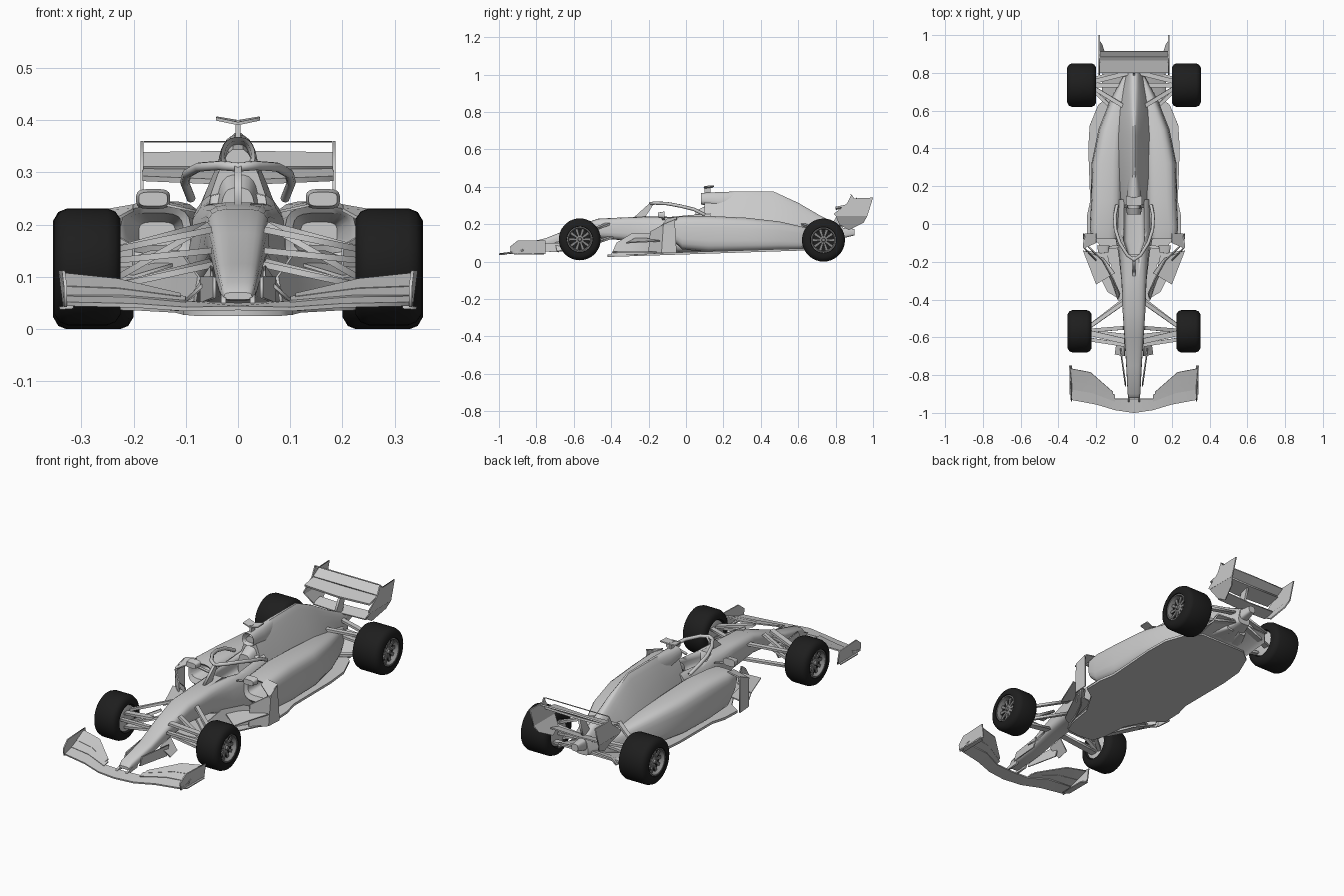
import bpy, bmesh, math
from mathutils import Vector

if "Cube" in bpy.data.objects:
    bpy.data.objects.remove(bpy.data.objects["Cube"])


def material(name, v):
    m = bpy.data.materials.new(name)
    m.diffuse_color = (v, v, v, 1)
    m.use_nodes = True
    m.node_tree.nodes["Principled BSDF"].inputs["Base Color"].default_value = m.diffuse_color
    return m


BODY = material("light grey body", 0.6)
TYRE = material("black rubber", 0.013)
RIM = material("wheel grey", 0.25)


def finish(name, bm, mat=BODY, mirror=False, thick=0, angle=38):
    """Turn a bmesh into an object, smooth except at sharp edges."""
    bmesh.ops.recalc_face_normals(bm, faces=bm.faces)
    for f in bm.faces:
        f.smooth = True
    for e in bm.edges:
        e.smooth = len(e.link_faces) == 2 and e.calc_face_angle(0) < math.radians(angle)
    me = bpy.data.meshes.new(name)
    bm.to_mesh(me)
    bm.free()
    me.materials.append(mat)
    ob = bpy.data.objects.new(name, me)
    bpy.context.collection.objects.link(ob)
    if mirror:
        ob.modifiers.new("mirror", 'MIRROR').merge_threshold = 0.0005
    if thick:
        s = ob.modifiers.new("thickness", 'SOLIDIFY')
        s.thickness, s.offset = thick, 0
    return ob


def skin(name, rings, mat=BODY, mirror=False):
    """Join closed rings of points and cap both ends."""
    bm = bmesh.new()
    rows = [[bm.verts.new(p) for p in r] for r in rings]
    n = len(rows[0])
    for a, b in zip(rows, rows[1:]):
        for i in range(n):
            bm.faces.new((a[i], a[(i + 1) % n], b[(i + 1) % n], b[i]))
    bm.faces.new(rows[0])
    bm.faces.new(rows[-1])
    return finish(name, bm, mat, mirror)


def loft(name, sections, mirror=False, power=0.55, n=20):
    """Rounded-box sections (y, x0, x1, z0, z1, taper to the top)."""
    rings = []
    for y, x0, x1, z0, z1, taper in sections:
        ring = []
        for i in range(n):
            a = 2 * math.pi * (i + 0.5) / n
            c, s = math.cos(a), math.sin(a)
            u = math.copysign(abs(c) ** power, c)
            v = math.copysign(abs(s) ** power, s)
            u *= 1 - taper * (v + 1) / 2
            ring.append(((x0 + x1 + u * (x1 - x0)) / 2, y, (z0 + z1 + v * (z1 - z0)) / 2))
        rings.append(ring)
    return skin(name, rings, BODY, mirror)


def plate(name, pts, thick=0.006, mirror=True, mat=BODY):
    bm = bmesh.new()
    bm.faces.new([bm.verts.new(p) for p in pts])
    return finish(name, bm, mat, mirror, thick)


def strip(name, stations, thick=0.006, mirror=True):
    """Ribbon through pairs of points."""
    bm = bmesh.new()
    rows = [(bm.verts.new(a), bm.verts.new(b)) for a, b in stations]
    for r, s in zip(rows, rows[1:]):
        bm.faces.new((r[0], s[0], s[1], r[1]))
    return finish(name, bm, BODY, mirror, thick)


def arm(name, p, q, chord=0.022, thick=0.01):
    d = Vector((0, chord / 2, 0))
    p, q = Vector(p), Vector(q)
    plate(name, [p - d, q - d, q + d, p + d], thick)


def box(name, x0, x1, y0, y1, z0, z1, mirror=False):
    return skin(name, [[(x0, y, z0), (x1, y, z0), (x1, y, z1), (x0, y, z1)] for y in (y0, y1)],
                BODY, mirror)


def wing(name, rows, thick=0.006):
    """Half wing from rows of (x, lead y, trail y, lead z, trail z)."""
    strip(name, [((x, a, c), (x, b, d)) for x, a, b, c, d in rows], thick)


# nose and survival cell with cockpit opening
tub = loft("nose_and_tub", [
    (y, -w, w, z0, z1, t) for y, w, z0, z1, t in [
        (-.92, .028, .056, .07, .1), (-.90, .035, .054, .09, .1), (-.75, .043, .075, .125, .1),
        (-.60, .052, .11, .185, .05), (-.47, .06, .125, .23, 0), (-.30, .068, .11, .238, .05),
        (-.15, .09, .06, .243, .2), (-.03, .12, .045, .25, .3), (.13, .13, .045, .265, .4)]])
cutter = loft("cockpit_cutter", [(-.16, -.03, .03, .17, .32, 0), (-.09, -.055, .055, .17, .32, 0),
                                 (.085, -.052, .052, .17, .32, 0)], power=0.4)
cutter.hide_render = True
cutter.display_type = 'WIRE'
cut = tub.modifiers.new("cockpit", 'BOOLEAN')
cut.object, cut.operation, cut.solver = cutter, 'DIFFERENCE', 'EXACT'
loft("headrest", [(.05, -.04, .04, .17, .27, .3), (.13, -.06, .06, .17, .31, .4)])

# engine cover, air intake, camera
loft("engine_cover", [(y, -w, w, z0, z1, t) for y, w, z0, z1, t in [
    (.10, .11, .06, .345, .75), (.25, .14, .06, .376, .87), (.47, .15, .06, .375, .92),
    (.60, .13, .065, .315, .85), (.72, .09, .075, .245, .75), (.84, .04, .10, .185, .4)]])
loft("air_intake", [(.15, -.022, .022, .318, .352, .2), (.088, -.028, .028, .312, .36, .2),
                    (.08, -.036, .036, .305, .367, .2), (.17, -.045, .045, .29, .372, .4),
                    (.30, -.03, .03, .30, .376, .6)], power=.8)
box("camera_stem", -.005, .005, .10, .13, .365, .40)
strip("camera_bar", [((0, .095, .393), (0, .14, .397)), ((.042, .10, .402), (.042, .15, .404))])

# side pods with recessed inlets
loft("side_pod", [
    (.03, .12, .19, .16, .205, 0), (-.07, .105, .215, .145, .222, 0), (-.08, .09, .225, .12, .234, 0),
    (-.02, .08, .235, .065, .243, .02), (.12, .06, .23, .05, .245, .05), (.32, .05, .23, .055, .235, .15),
    (.50, .04, .195, .062, .215, .25), (.65, .02, .135, .068, .18, .3), (.78, .01, .06, .08, .15, .2)],
    mirror=True)

# floor with slight rake, splitter and diffuser
edge = [(0, -.42), (.08, -.41), (.105, -.34), (.12, -.22), (.19, -.10), (.25, -.06), (.25, .04),
        (.232, .12), (.242, .40), (.235, .52), (.19, .63), (.13, .68), (0, .68)]
plate("floor", [(x, y, .031 + .033 * (y + .41)) for x, y in edge], .012)
strip("diffuser", [((0, .66, .068), (0, .82, .12)), ((.14, .66, .068), (.15, .82, .11)),
                   ((.17, .66, .066), (.165, .8, .075))], .008)
loft("rear_crash_box", [(.78, -.035, .035, .11, .185, .2), (.90, -.018, .018, .14, .175, 0)])

# halo: hoop, centre pillar
curve = bpy.data.curves.new("halo_hoop", 'CURVE')
curve.dimensions, curve.bevel_depth, curve.bevel_resolution = '3D', .009, 2
half = [(.035, -.165, .313), (.075, -.10, .31), (.098, -.03, .297), (.102, .04, .28), (.09, .10, .25)]
path = [(-x, y, z) for x, y, z in half[::-1]] + [(0, -.19, .31)] + half
sp = curve.splines.new('POLY')
sp.points.add(len(path) - 1)
for pt, p in zip(sp.points, path):
    pt.co = (*p, 1)
curve.materials.append(BODY)
bpy.context.collection.objects.link(bpy.data.objects.new("halo_hoop", curve))
plate("halo_pillar", [(0, -.28, .235), (0, -.22, .235), (0, -.17, .312), (0, -.195, .312)], .014, False)

# front wing: main plane, flaps, end plates, vanes
wing("front_wing_main", [(0, -1, -.925, .04, .046), (.10, -.985, -.925, .038, .05),
                         (.20, -.955, -.885, .045, .06), (.335, -.93, -.87, .048, .06)], .008)
wing("front_wing_flap_low", [(.10, -.94, -.905, .052, .06), (.22, -.895, -.845, .062, .076),
                             (.335, -.875, -.825, .062, .08)])
wing("front_wing_flap_high", [(.11, -.912, -.89, .06, .066), (.23, -.85, -.785, .076, .094),
                              (.335, -.83, -.765, .08, .105)])
plate("front_wing_end", [(.33, -.935, .042), (.332, -.75, .042), (.341, -.75, .112), (.334, -.90, .112),
                         (.33, -.94, .08)])
plate("front_wing_foot", [(.315, -.92, .042), (.342, -.90, .04), (.342, -.76, .04), (.315, -.78, .044)])
plate("nose_pylon", [(.028, -.96, .042), (.028, -.86, .05), (.028, -.85, .08), (.028, -.91, .065)], .01)
plate("nose_vane", [(.045, -.86, .06), (.07, -.68, .05), (.07, -.66, .10), (.045, -.84, .10)])
plate("nose_vane_foot", [(.05, -.70, .10), (.10, -.69, .055), (.09, -.62, .06), (.05, -.62, .12)])

# barge boards, vanes, mirrors
strip("barge_board", [((.085, -.40, .035), (.075, -.37, .10)), ((.12, -.30, .035), (.11, -.29, .15)),
                      ((.17, -.20, .04), (.165, -.19, .15)), ((.24, -.12, .045), (.25, -.11, .12))])
strip("outer_deflector", [((.20, -.20, .045), (.20, -.19, .16)), ((.262, -.13, .045), (.268, -.12, .20)),
                          ((.268, -.05, .045), (.262, -.06, .225))])
plate("deflector_bridge", [(.20, -.10, .228), (.268, -.13, .19), (.262, -.05, .225), (.20, -.05, .236)])
plate("swept_vane", [(.10, -.26, .13), (.20, -.32, .10), (.27, -.14, .11), (.16, -.18, .12)])
plate("lower_vane", [(.09, -.39, .05), (.14, -.36, .05), (.25, -.14, .05), (.14, -.16, .05)])
loft("mirror", [(-.15, .135, .19, .235, .262, 0), (-.115, .13, .195, .23, .268, 0)], mirror=True)
arm("mirror_stalk", (.08, -.12, .225), (.15, -.125, .24), .015, .005)

# rear wing: planes, end plates, pylon, thin top bar
wing("rear_wing_main", [(0, .80, .88, .28, .302), (.183, .80, .88, .288, .305)], .01)
wing("rear_wing_flap", [(0, .868, .915, .308, .338), (.183, .868, .915, .308, .335)], .008)
wing("rear_wing_top_bar", [(0, .878, .886, .358, .359), (.18, .878, .886, .358, .359)], .002)
plate("rear_wing_end", [(.184, .79, .255), (.184, .86, .31), (.184, .885, .36), (.184, .90, .338),
                        (.184, 1.0, .342), (.184, .97, .245), (.184, .80, .245)])
plate("rear_wing_end_lower", [(.184, .80, .246), (.184, .97, .246), (.17, .95, .21), (.145, .87, .17),
                              (.15, .82, .20)])
plate("rear_wing_pylon", [(0, .77, .18), (0, .83, .17), (0, .87, .30), (0, .83, .29)], .012, False)
wing("beam_wing", [(0, .82, .88, .19, .205), (.15, .82, .88, .195, .21)])

# suspension
for nm, p, q, c in [
    ("front_upper_arm_a", (.05, -.62, .19), (.245, -.575, .15), .03),
    ("front_upper_arm_b", (.06, -.42, .20), (.245, -.55, .15), .025),
    ("front_lower_arm_a", (.04, -.60, .125), (.245, -.575, .08), .035),
    ("front_lower_arm_b", (.05, -.40, .13), (.245, -.55, .08), .025),
    ("front_push_rod", (.055, -.55, .20), (.245, -.565, .09), .02),
    ("front_steering_rod", (.05, -.64, .15), (.245, -.61, .13), .02),
    ("rear_upper_arm_a", (.05, .62, .20), (.23, .73, .16), .025),
    ("rear_upper_arm_b", (.03, .80, .17), (.23, .75, .16), .025),
    ("rear_lower_arm_a", (.08, .58, .09), (.23, .72, .075), .025),
    ("rear_lower_arm_b", (.03, .81, .11), (.23, .76, .08), .03),
    ("rear_drive_shaft", (.03, .735, .13), (.24, .735, .115), .025)]:
    arm(nm, p, q, c, .012)


def lathe(name, prof, cx, cy, cz, mat, closed, n=36):
    """Spin (x, radius) points about the axle; both sides by mirror."""
    bm = bmesh.new()
    rows = [[bm.verts.new((cx + x, cy + r * math.cos(2 * math.pi * i / n),
                           cz + r * math.sin(2 * math.pi * i / n))) for i in range(n)] for x, r in prof]
    pairs = list(zip(rows, rows[1:])) + ([(rows[-1], rows[0])] if closed else [])
    for a, b in pairs:
        for i in range(n):
            bm.faces.new((a[i], a[(i + 1) % n], b[(i + 1) % n], b[i]))
    if not closed:
        bm.faces.new(rows[0])
        bm.faces.new(rows[-1])
    return finish(name, bm, mat, True)


# wheels: tyre, rim ring, spokes, hub, brake drum
for end, cx, cy, cz, r, h in [("front", .288, -.568, .119, .112, .063), ("rear", .277, .735, .115, .115, .077)]:
    lathe(end + "_tyre", [(-h + .012, .064), (-h, .07), (-h, .092), (-h + .01, r - .006), (-h + .025, r),
                          (h - .025, r), (h - .01, r - .006), (h, .092), (h, .07), (h - .012, .064)],
          cx, cy, cz, TYRE, True)
    lathe(end + "_rim", [(h - .004, .068), (h - .004, .062), (h - .03, .056), (h - .03, .066)],
          cx, cy, cz, RIM, True)
    lathe(end + "_wheel_back", [(h - .04, .064), (h - .034, .064)], cx, cy, cz, TYRE, False)
    lathe(end + "_hub", [(h - .036, .022), (h - .022, .02), (h - .018, .011), (h - .008, .009)],
          cx, cy, cz, RIM, False, 16)
    lathe(end + "_brake_drum", [(-h + .004, .05), (-h + .008, .064), (h - .045, .064)],
          cx, cy, cz, BODY, False)
    for k in range(10):
        a = 2 * math.pi * k / 10
        d, t = Vector((0, math.cos(a), math.sin(a))), Vector((0, -math.sin(a), math.cos(a)))
        o = Vector((cx + h - .024, cy, cz))
        plate(end + "_spoke", [o + d * .015 - t * .005, o + d * .06 - t * .008,
                               o + d * .06 + t * .008, o + d * .015 + t * .005], .006, True, RIM)
